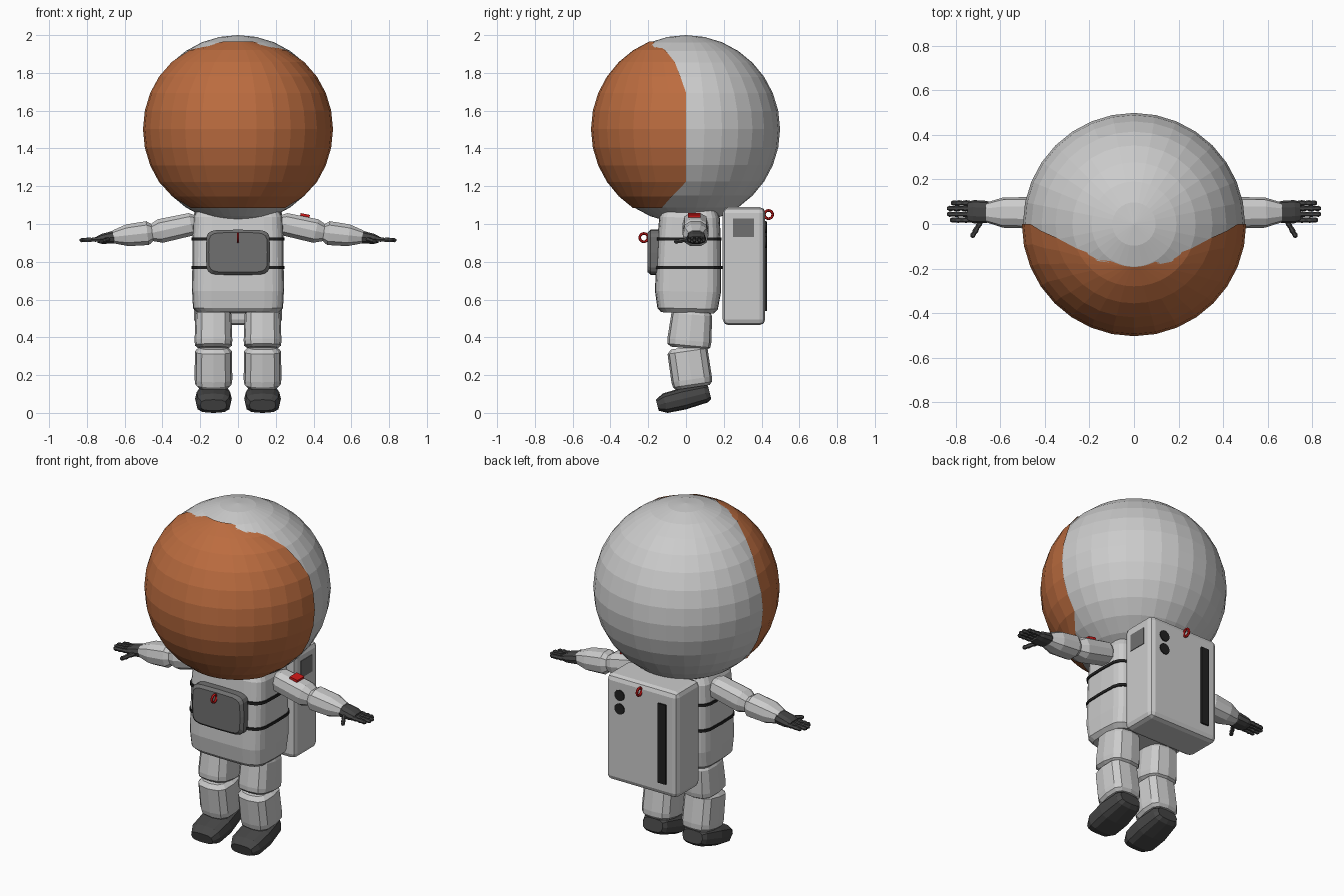
import bpy, bmesh, math
from mathutils import Vector, Matrix

if "Cube" in bpy.data.objects:
    bpy.data.objects.remove(bpy.data.objects["Cube"])


def material(name, rgb):
    m = bpy.data.materials.new(name)
    m.diffuse_color = (*rgb, 1)
    m.use_nodes = True
    m.node_tree.nodes["Principled BSDF"].inputs["Base Color"].default_value = m.diffuse_color
    return m


ORANGE = material("visor_orange", (0.5, 0.15, 0.05))
RED = material("signal_red", (0.65, 0.01, 0.01))
DARK = material("dark_rubber", (0.06, 0.06, 0.06))
BLACK = material("black_trim", (0.015, 0.015, 0.015))
PANEL = material("panel_grey", (0.16, 0.16, 0.16))


def finish(name, bm, mat=None):
    bmesh.ops.recalc_face_normals(bm, faces=bm.faces)
    me = bpy.data.meshes.new(name)
    bm.to_mesh(me)
    bm.free()
    ob = bpy.data.objects.new(name, me)
    bpy.context.collection.objects.link(ob)
    if mat:
        me.materials.append(mat)
    return ob


def skin(bm, rows, closed=True):
    n = len(rows[0])
    for a, b in zip(rows, rows[1:]):
        for i in range(n if closed else n - 1):
            j = (i + 1) % n
            bm.faces.new((a[i], a[j], b[j], b[i]))


def tube(name, p0, p1, sections, n=12, power=3, side=(1, 0, 0), mat=None):
    """Rounded-box section lofted from p0 to p1; sections are (t, half width, half depth)."""
    p0, p1, u = Vector(p0), Vector(p1), Vector(side)
    d = (p1 - p0).normalized()
    u = (u - d * u.dot(d)).normalized()
    v = d.cross(u)
    bm = bmesh.new()
    rows = []
    for t, ru, rv in sections:
        row = []
        for k in range(n):
            a = 2 * math.pi * k / n
            c, s = math.cos(a), math.sin(a)
            x = math.copysign(abs(c) ** (2 / power), c) * ru
            y = math.copysign(abs(s) ** (2 / power), s) * rv
            row.append(bm.verts.new(p0.lerp(p1, t) + u * x + v * y))
        rows.append(row)
    skin(bm, rows)
    bm.faces.new(rows[0])
    bm.faces.new(rows[-1])
    return finish(name, bm, mat)


def box(name, center, size, bevel=0, mat=None, tilt=0):
    bm = bmesh.new()
    m = Matrix.Translation(center) @ Matrix.Rotation(tilt, 4, 'Y') @ Matrix.Diagonal((*size, 1))
    bmesh.ops.create_cube(bm, size=1, matrix=m)
    ob = finish(name, bm, mat)
    if bevel:
        b = ob.modifiers.new("Bevel", 'BEVEL')
        b.width, b.segments = bevel, 2
    return ob


def ring(name, center, major=0.022, minor=0.007):
    bpy.ops.mesh.primitive_torus_add(location=center, rotation=(0, math.pi / 2, 0), major_segments=16,
                                     minor_segments=6, major_radius=major, minor_radius=minor)
    ob = bpy.context.object
    ob.name = name
    ob.data.materials.append(RED)


# Helmet
bm = bmesh.new()
bmesh.ops.create_uvsphere(bm, u_segments=32, v_segments=16, radius=0.498,
                          matrix=Matrix.Translation((0, 0, 1.502)))
finish("helmet", bm)

# Visor: rows of the helmet sphere, trimmed at a back edge y per row
edge_y = [-0.13, -0.075, 0, 0, 0, 0, 0, 0, -0.03, -0.06, -0.11, -0.177]
bm = bmesh.new()
rows = []
for i, y in enumerate(edge_y):
    lat = math.radians(-56.25 + 11.25 * i)
    r, z = 0.503 * math.cos(lat), 1.502 + 0.503 * math.sin(lat)
    a0 = math.asin(y / r)
    a1 = -math.pi - a0
    rows.append([bm.verts.new((r * math.cos(a), r * math.sin(a), z))
                 for a in (a0 + (a1 - a0) * k / 16 for k in range(17))])
skin(bm, rows, closed=False)
visor = finish("visor", bm, ORANGE)
# Make visor normals face outward
if visor.data.polygons[40].normal.dot(visor.data.polygons[40].center - Vector((0, 0, 1.5))) < 0:
    visor.data.flip_normals()

# Torso and straps
tube("torso", (0, 0.008, 0.53), (0, 0.02, 1.09),
     [(0, 0.215, 0.14), (0.04, 0.238, 0.16), (0.2, 0.243, 0.175), (0.45, 0.242, 0.172),
      (0.7, 0.241, 0.168), (0.9, 0.236, 0.16), (0.97, 0.218, 0.145), (1, 0.17, 0.11)], n=24, power=5)
for z, d in ((0.77, 0.178), (0.92, 0.173)):
    tube("torso_strap", (0, 0.014, z - 0.008), (0, 0.014, z + 0.008),
         [(0, 0.247, d), (1, 0.247, d)], n=24, power=5, mat=BLACK)

# Chest pack
tube("chest_pack", (0, -0.14, 0.85), (0, -0.203, 0.85),
     [(0, 0.17, 0.12), (0.75, 0.17, 0.12), (1, 0.155, 0.105)], n=20, power=6, mat=PANEL)
ring("chest_ring", (0, -0.223, 0.928))

# Backpack and its fittings
box("backpack", (0, 0.307, 0.777), (0.465, 0.225, 0.625), bevel=0.03)
box("backpack_stripe", (-0.14, 0.42, 0.775), (0.05, 0.018, 0.47), mat=BLACK)
box("backpack_side_panel", (0.23, 0.305, 0.98), (0.012, 0.11, 0.1), mat=PANEL)
for z in (0.985, 0.905):
    tube("backpack_dial", (0.14, 0.41, z), (0.14, 0.425, z),
         [(0, 0.032, 0.032), (1, 0.032, 0.032)], n=16, power=2, mat=BLACK)
ring("backpack_ring", (0, 0.437, 1.05))

Y = (0, 1, 0)
for s in (-1, 1):
    # Arms
    tube("upper_arm", (s * 0.22, 0.05, 1.005), (s * 0.46, 0.05, 0.952),
         [(0, 0.05, 0.045), (0.12, 0.068, 0.063), (0.8, 0.07, 0.066), (1, 0.05, 0.045)],
         n=10, power=2.5, side=Y)
    tube("forearm", (s * 0.45, 0.05, 0.955), (s * 0.66, 0.052, 0.932),
         [(0, 0.05, 0.045), (0.14, 0.07, 0.066), (0.65, 0.068, 0.06), (1, 0.045, 0.036)],
         n=10, power=2.5, side=Y)
    # Gloves
    tube("glove_palm", (s * 0.635, 0.053, 0.934), (s * 0.745, 0.056, 0.917),
         [(0, 0.04, 0.03), (0.25, 0.05, 0.034), (0.75, 0.052, 0.028), (1, 0.045, 0.018)],
         n=10, power=2.5, side=Y, mat=DARK)
    knuckles = [(0, 0.010, 0.011), (0.2, 0.013, 0.014), (0.4, 0.010, 0.011), (0.6, 0.013, 0.014),
                (0.72, 0.010, 0.011), (0.9, 0.012, 0.013), (1, 0.006, 0.007)]
    for y, tip in ((0.018, 0.825), (0.044, 0.838), (0.07, 0.838), (0.094, 0.82)):
        tube("glove_finger", (s * 0.735, y, 0.919), (s * tip, y, 0.914), knuckles,
             n=6, power=2, side=Y, mat=DARK)
    tube("glove_thumb", (s * 0.685, 0.015, 0.92), (s * 0.728, -0.06, 0.905), knuckles,
         n=6, power=2, mat=DARK)

    # Legs
    x = s * 0.13
    tube("thigh", (x, 0.033, 0.545), (x, 0.014, 0.342),
         [(0, 0.085, 0.095), (0.12, 0.095, 0.108), (0.8, 0.1, 0.117), (0.93, 0.098, 0.114), (1, 0.08, 0.095)])
    tube("shin", (x, 0.005, 0.348), (x, 0.036, 0.135),
         [(0, 0.075, 0.085), (0.1, 0.098, 0.107), (0.8, 0.1, 0.108), (0.93, 0.096, 0.104), (1, 0.08, 0.09)])
    # Boots
    tube("boot", (x, 0.125, 0.109), (x, -0.152, 0.041),
         [(0, 0.065, 0.036), (0.08, 0.08, 0.05), (0.5, 0.097, 0.058), (0.85, 0.092, 0.053), (1, 0.07, 0.03)],
         mat=DARK)

# Red tab on one shoulder
box("arm_tab", (0.355, 0.043, 1.046), (0.05, 0.065, 0.014), mat=RED, tilt=0.2)
